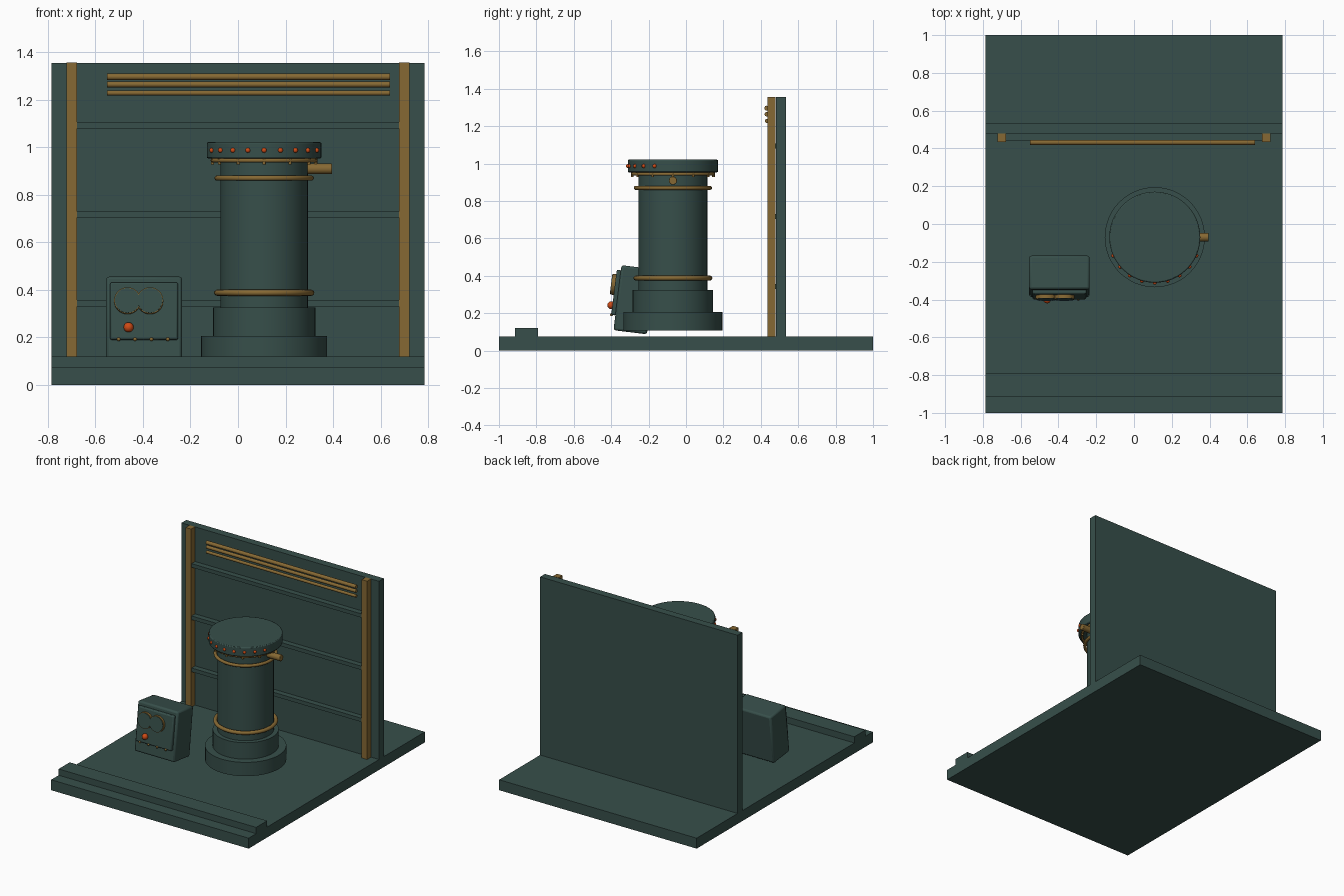
import bpy, math
from mathutils import Matrix, Vector

if "Cube" in bpy.data.objects:
    bpy.data.objects.remove(bpy.data.objects["Cube"])


def material(name, rgb):
    m = bpy.data.materials.new(name)
    m.diffuse_color = (*rgb, 1)
    m.use_nodes = True
    m.node_tree.nodes["Principled BSDF"].inputs["Base Color"].default_value = m.diffuse_color
    return m


TEAL = material("dark_teal", (0.038, 0.078, 0.069))
BRASS = material("brass", (0.24, 0.14, 0.033))
RED = material("red_orange", (0.62, 0.07, 0.008))


def finish(name, mat, bevel=0, segments=2, smooth=True):
    ob = bpy.context.object
    ob.name = name
    ob.data.materials.append(mat)
    if bevel:
        b = ob.modifiers.new("bevel", 'BEVEL')
        b.width, b.segments = bevel, segments
        b.limit_method = 'ANGLE'
    if smooth:
        bpy.ops.object.shade_smooth_by_angle(angle=math.radians(35))
    return ob


def box(name, mat, x, y, z, bevel=0):
    """Box from (min, max) ranges."""
    bpy.ops.mesh.primitive_cube_add(size=1, location=[sum(r) / 2 for r in (x, y, z)])
    size = [r[1] - r[0] for r in (x, y, z)]
    bpy.context.object.data.transform(Matrix.Diagonal((*size, 1)))
    return finish(name, mat, bevel, smooth=bool(bevel))


def cyl(name, mat, loc, r, depth, axis='Z', bevel=0, verts=48):
    rot = {'Z': (0, 0, 0), 'X': (0, math.pi / 2, 0), 'Y': (math.pi / 2, 0, 0)}[axis]
    bpy.ops.mesh.primitive_cylinder_add(vertices=verts, radius=r, depth=depth,
                                        location=loc, rotation=rot)
    return finish(name, mat, bevel)


def ball(name, mat, loc, r):
    bpy.ops.mesh.primitive_uv_sphere_add(segments=16, ring_count=10, radius=r, location=loc)
    return finish(name, mat)


def ring(name, mat, loc, major, minor):
    bpy.ops.mesh.primitive_torus_add(major_segments=56, minor_segments=12, location=loc,
                                     major_radius=major, minor_radius=minor)
    return finish(name, mat)


# Floor, front curb and back wall
W = 0.785
box("floor", TEAL, (-W, W), (-1, 1), (0, 0.075))
box("front_curb", TEAL, (-W, W), (-0.915, -0.79), (0.07, 0.12))
box("back_wall", TEAL, (-W, W), (0.48, 0.535), (0.07, 1.355))

# Wall posts, cross rails and rods
for side, label in ((-1, "left"), (1, "right")):
    x = side * 0.6995
    box(label + "_post", BRASS, (x - 0.022, x + 0.022), (0.435, 0.4795), (0.075, 1.356))
for i, z in enumerate((0.343, 0.717, 1.093)):
    box(f"wall_rail_{i + 1}", TEAL, (-0.68, 0.68), (0.44, 0.482), (z - 0.0135, z + 0.0135))
for i, (z, r) in enumerate(((1.296, 0.0135), (1.264, 0.012), (1.228, 0.0105))):
    cyl(f"wall_rod_{i + 1}", BRASS, (0.045, 0.432, z), r, 1.19, 'X', verts=20)

# Central column
CX, CY = 0.11, -0.07
for name, r, z0, z1 in (("column_base", 0.265, 0.108, 0.207),
                        ("column_step", 0.215, 0.205, 0.325),
                        ("column_body", 0.184, 0.32, 0.96)):
    cyl(name, TEAL, (CX, CY, (z0 + z1) / 2), r, z1 - z0)
cyl("column_cap", TEAL, (CX, CY, 0.987), 0.241, 0.068, bevel=0.006)
for name, z, minor in (("lower_band", 0.388, 0.013), ("upper_band", 0.87, 0.011)):
    ring(name, BRASS, (CX, CY, z), 0.198, minor)
ring("cap_band", BRASS, (CX, CY, 0.944), 0.217, 0.008)
cyl("side_pipe", BRASS, (CX + 0.225, CY, 0.909), 0.022, 0.12, 'X', bevel=0.003, verts=24)

# Studs under the cap and lamps around its front
for i in range(12):
    a = math.radians(30 * i)
    cyl(f"cap_stud_{i + 1}", BRASS,
        (CX + 0.217 * math.sin(a), CY - 0.217 * math.cos(a), 0.941), 0.007, 0.028, verts=12)
for i in range(-4, 5):
    a = math.radians(16.5 * i)
    ball(f"cap_lamp_{i + 5}", RED,
         (CX + 0.241 * math.sin(a), CY - 0.241 * math.cos(a), 0.987), 0.0105)

# Control box, built upright around the origin and then leaned back
parts = [
    box("control_box", TEAL, (-0.16, 0.16), (-0.09, 0.09), (-0.175, 0.175), 0.012),
    box("control_panel", TEAL, (-0.143, 0.143), (-0.112, -0.085), (-0.095, 0.148), 0.008),
    ball("control_knob", RED, (-0.065, -0.118, -0.044), 0.021),
]
for i, x in enumerate((-0.07, 0.025)):
    parts.append(cyl(f"gauge_rim_{i + 1}", BRASS, (x, -0.12, 0.068), 0.056, 0.02, 'Y'))
    parts.append(cyl(f"gauge_face_{i + 1}", TEAL, (x, -0.123, 0.068), 0.0525, 0.02, 'Y'))
for i in range(4):
    parts.append(ball(f"panel_stud_{i + 1}", BRASS, (-0.107 + 0.069 * i, -0.111, -0.094), 0.008))
lean = Matrix.Translation((-0.395, -0.277, 0.272)) @ Matrix.Rotation(math.radians(-7), 4, 'X')
bpy.context.view_layer.update()
for p in parts:
    p.matrix_world = lean @ p.matrix_world
